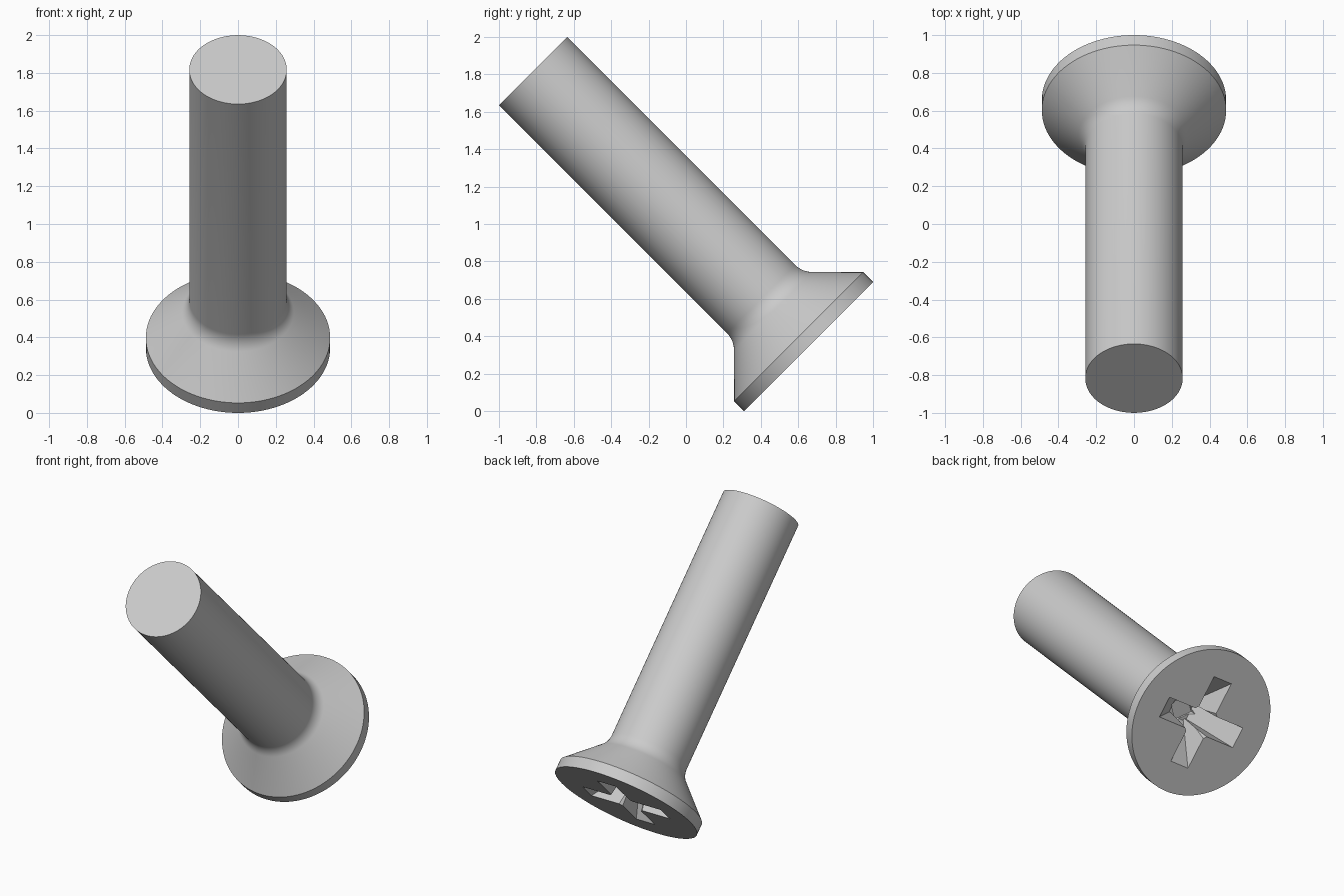
import bpy, bmesh, math
from mathutils import Matrix

cube = bpy.data.objects.get("Cube")
if cube:
    bpy.data.objects.remove(cube)

HEAD_R, SHANK_R, LENGTH = 0.488, 0.258, 2.082
RIM, FILLET, SEGMENTS = 0.075, 0.13, 96

steel = bpy.data.materials.new("grey steel")
steel.use_nodes = True
grey = (0.6, 0.6, 0.6, 1)
steel.diffuse_color = grey
steel.node_tree.nodes["Principled BSDF"].inputs["Base Color"].default_value = grey

# The axis leans 45 degrees, with the head low at the back
tilt = Matrix.Translation((0, 0.655, 0.345)) @ Matrix.Rotation(math.radians(45), 4, "X")


def add_object(name, bm):
    bmesh.ops.recalc_face_normals(bm, faces=bm.faces)
    mesh = bpy.data.meshes.new(name)
    bm.to_mesh(mesh)
    bm.free()
    mesh.materials.append(steel)
    obj = bpy.data.objects.new(name, mesh)
    obj.matrix_world = tilt
    bpy.context.collection.objects.link(obj)
    return obj


def frustum(name, top, bottom, depth, turn=0):
    """Rectangular tapered cutter; top and bottom are half sizes."""
    bm = bmesh.new()
    rings = []
    for t in (-0.1, 1):
        hx, hy = (a + (b - a) * t for a, b in zip(top, bottom))
        rings.append([bm.verts.new((sx * hx, sy * hy, depth * t))
                      for sx, sy in ((-1, -1), (1, -1), (1, 1), (-1, 1))])
    low, high = rings
    bm.faces.new(low)
    bm.faces.new(high)
    for i in range(4):
        j = (i + 1) % 4
        bm.faces.new((low[i], low[j], high[j], high[i]))
    bm.transform(Matrix.Rotation(math.radians(turn), 4, "Z"))
    cutter = add_object(name, bm)
    cutter.hide_render = True
    return cutter


# Countersunk body: rim, 45 degree cone, fillet and plain shank
corner = RIM + HEAD_R - SHANK_R
fillet_end = corner + FILLET * math.tan(math.radians(22.5))
profile = [(HEAD_R, 0), (HEAD_R, RIM)]
for i in range(9):
    a = math.radians(45 * (1 - i / 8))
    profile.append((SHANK_R + FILLET * (1 - math.cos(a)), fillet_end - FILLET * math.sin(a)))
profile.append((SHANK_R, LENGTH))

bm = bmesh.new()
rings = [[bm.verts.new((r * math.cos(a), r * math.sin(a), z))
          for a in (math.tau * k / SEGMENTS for k in range(SEGMENTS))]
         for r, z in profile]
for low, high in zip(rings, rings[1:]):
    for i in range(SEGMENTS):
        j = (i + 1) % SEGMENTS
        bm.faces.new((low[i], low[j], high[j], high[i]))
bm.faces.new(rings[0])
bm.faces.new(rings[-1])
screw = add_object("countersunk_screw", bm)

# Cross recess: two tapered slots and a pit that chamfers the inner corners
cutters = [
    frustum("slot_cutter_across", (0.3, 0.07), (0.07, 0.055), 0.27),
    frustum("slot_cutter_upright", (0.3, 0.07), (0.07, 0.055), 0.27, 90),
    frustum("core_cutter", (0.112, 0.112), (0.06, 0.06), 0.28, 45),
]
bpy.ops.object.select_all(action="DESELECT")
bpy.context.view_layer.objects.active = screw
screw.select_set(True)
for cutter in cutters:
    mod = screw.modifiers.new("recess", "BOOLEAN")
    mod.operation = "DIFFERENCE"
    mod.solver = "EXACT"
    mod.object = cutter
    bpy.ops.object.modifier_apply(modifier=mod.name)
    bpy.data.objects.remove(cutter)

bpy.ops.object.shade_smooth_by_angle(angle=math.radians(25))
